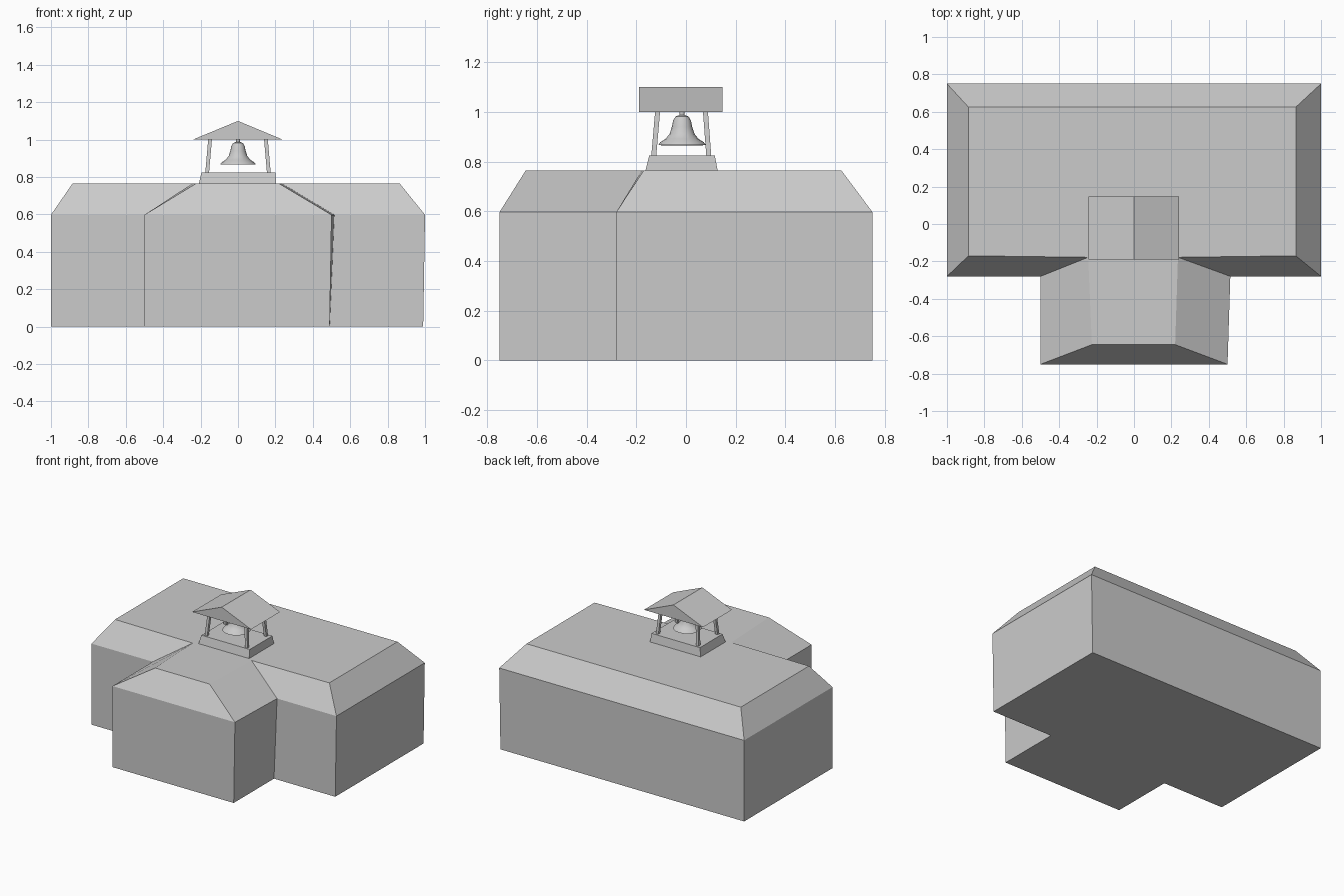
import bpy, bmesh
from math import cos, sin, tau

if "Cube" in bpy.data.objects:
    bpy.data.objects.remove(bpy.data.objects["Cube"])


def loft(name, rings):
    """Closed solid through (outline, z) rings, all with equal point counts."""
    bm = bmesh.new()
    loops = [[bm.verts.new((x, y, z)) for x, y in pts] for pts, z in rings]
    bm.faces.new(loops[0])
    bm.faces.new(loops[-1])
    n = len(loops[0])
    for a, b in zip(loops, loops[1:]):
        for i in range(n):
            j = (i + 1) % n
            bm.faces.new((a[i], a[j], b[j], b[i]))
    bmesh.ops.recalc_face_normals(bm, faces=bm.faces)
    mesh = bpy.data.meshes.new(name)
    bm.to_mesh(mesh)
    bm.free()
    ob = bpy.data.objects.new(name, mesh)
    bpy.context.collection.objects.link(ob)
    return ob


def rect(x0, x1, y0, y1):
    return [(x0, y0), (x1, y0), (x1, y1), (x0, y1)]


def circle(r, cy, n=16):
    return [(r * cos(tau * i / n), cy + r * sin(tau * i / n)) for i in range(n)]


# T-shaped house: walls up to the eaves, then a sloped roof to a flat top
floor_plan = [(-1, .75), (.99, .75), (.99, -.28), (.49, -.28),
              (.49, -.75), (-.5, -.75), (-.5, -.28), (-1, -.28)]
eaves = [(-1, .75), (1, .75), (1, -.28), (.515, -.28),
         (.5, -.75), (-.5, -.75), (-.5, -.28), (-1, -.28)]
roof_top = [(-.885, .625), (.865, .625), (.865, -.17), (.235, -.178),
            (.22, -.645), (-.225, -.645), (-.245, -.178), (-.885, -.17)]
loft("house", [(floor_plan, 0), (eaves, .598), (roof_top, .765)])

# Bell tower plinth
loft("tower_plinth", [(rect(-.21, .205, -.164, .128), .76),
                      (rect(-.195, .2, -.148, .116), .825)])

# Four leaning posts
half = .01
for side, sx in (("left", -1), ("right", 1)):
    for end, y0, y1 in (("front", -.13, -.114), ("back", .092, .078)):
        x0, x1 = sx * .165, sx * .149
        loft(f"post_{end}_{side}",
             [(rect(x0 - half, x0 + half, y0 - half, y0 + half), .82),
              (rect(x1 - half, x1 + half, y1 - half, y1 + half), 1.005)])

# Gabled tower roof, a triangular prism
bm = bmesh.new()
ends = [[bm.verts.new((x, y, z)) for x, z in ((-.242, 1), (.24, 1), (0, 1.1))]
        for y in (-.19, .147)]
for e in ends:
    bm.faces.new(e)
for i in range(3):
    j = (i + 1) % 3
    bm.faces.new((ends[0][i], ends[0][j], ends[1][j], ends[1][i]))
bmesh.ops.recalc_face_normals(bm, faces=bm.faces)
mesh = bpy.data.meshes.new("tower_roof")
bm.to_mesh(mesh)
bm.free()
bpy.context.collection.objects.link(bpy.data.objects.new("tower_roof", mesh))

# Hanging bell with a shallow hollow underneath
profile = [(.03, .92), (.06, .885), (.085, .866), (.095, .868), (.088, .878),
           (.066, .892), (.05, .912), (.041, .94), (.036, .965), (.026, .982),
           (.01, .988), (.01, 1.003)]
bell = loft("bell", [(circle(r, -.016), z) for r, z in profile])
bpy.context.view_layer.objects.active = bell
bell.select_set(True)
bpy.ops.object.shade_smooth_by_angle()
